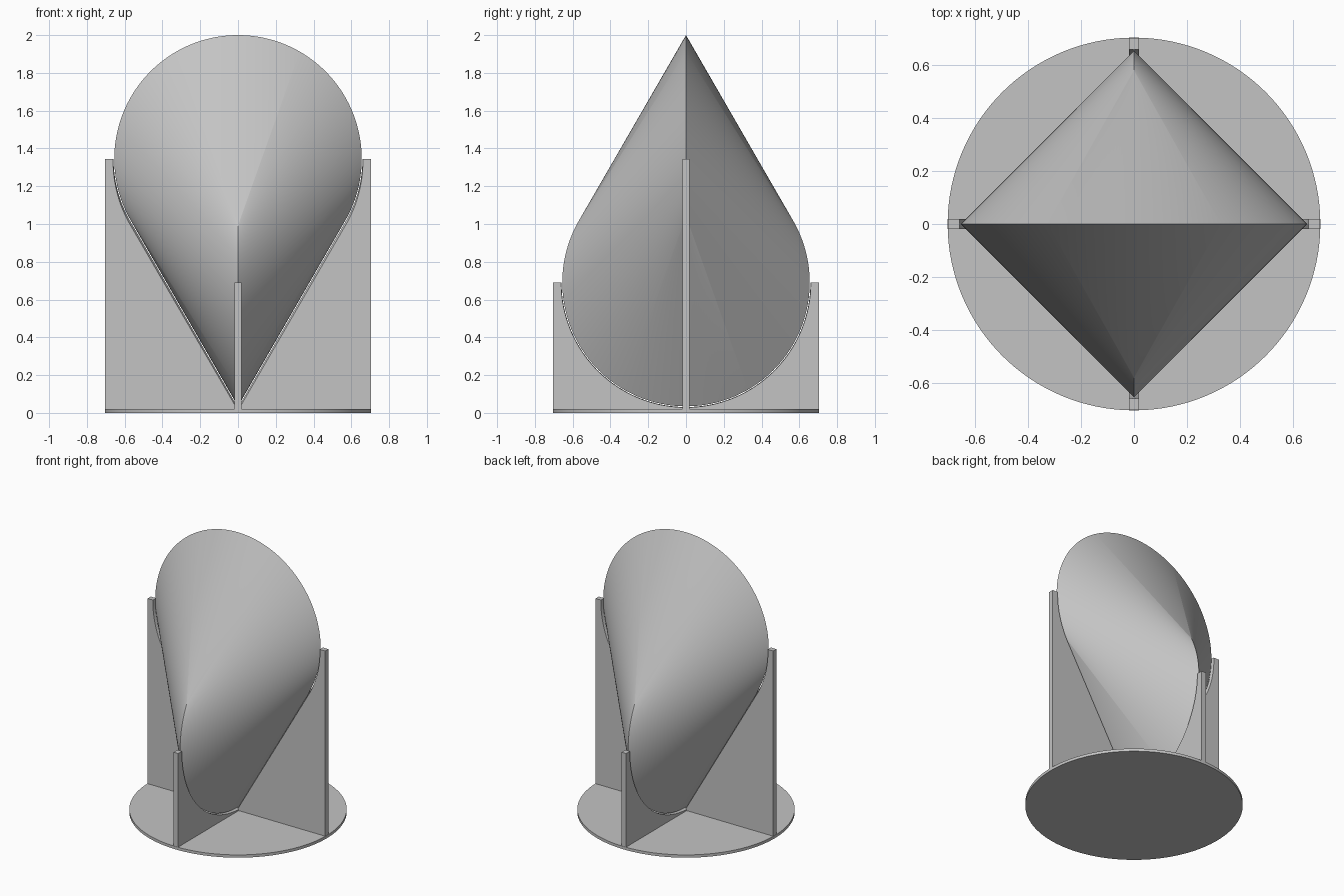
import bpy, bmesh
from math import sin, cos, acos, radians, pi

if "Cube" in bpy.data.objects:
    bpy.data.objects.remove(bpy.data.objects["Cube"], do_unlink=True)

R = 0.655           # radius of both generating circles
Z_LOW = 0.69        # centre of the circle in the YZ plane
Z_HIGH = Z_LOW + R  # centre of the circle in the XZ plane
HALF = 0.018        # half thickness of the plates
RIM = 0.705         # base radius

grey = bpy.data.materials.new("light_grey")
grey.use_nodes = True
colour = (0.55, 0.55, 0.55, 1)
grey.diffuse_color = colour
grey.node_tree.nodes["Principled BSDF"].inputs["Base Color"].default_value = colour


def finish(bm, name, smooth=None):
    bmesh.ops.remove_doubles(bm, verts=bm.verts, dist=0.00005)
    bmesh.ops.recalc_face_normals(bm, faces=bm.faces)
    mesh = bpy.data.meshes.new(name)
    bm.to_mesh(mesh)
    bm.free()
    mesh.materials.append(grey)
    obj = bpy.data.objects.new(name, mesh)
    bpy.context.collection.objects.link(obj)
    if smooth:
        bpy.ops.object.select_all(action='DESELECT')
        obj.select_set(True)
        bpy.context.view_layer.objects.active = obj
        bpy.ops.object.shade_smooth_by_angle(angle=radians(smooth))
    return obj


def partner(t):
    # angle on the other circle joined to angle t by a ruling line
    return acos(max(-1, min(1, -cos(t) / (1 + cos(t)))))


# Ruled body: four mirrored sheets of lines between the two circles
steps = 48
half = [i * pi / 2 / steps for i in range(steps + 1)]
pairs = [(t, partner(t)) for t in half] + [(partner(u), u) for u in reversed(half[:-1])]
bm = bmesh.new()
for sx in (-1, 1):
    for sy in (-1, 1):
        rows = []
        for t, u in pairs:
            high = (sx * R * sin(t), 0, Z_HIGH + R * cos(t))
            low = (0, sy * R * sin(u), Z_LOW - R * cos(u))
            rows.append((bm.verts.new(high), bm.verts.new(low)))
        for (a, b), (c, d) in zip(rows, rows[1:]):
            bm.faces.new((a, b, d, c))
finish(bm, "ruled_body", 30)

# Round base
bm = bmesh.new()
bmesh.ops.create_cone(bm, cap_ends=True, segments=128, radius1=RIM, radius2=RIM, depth=0.02)
bmesh.ops.translate(bm, verts=bm.verts, vec=(0, 0, 0.01))
finish(bm, "round_base", 30)


def cradle_outline(centre, sweep, gap_top, gap_low):
    # outer edge, then the curved seat, then down to the middle of the base
    points = [(0, 0.01), (RIM - 0.002, 0.01), (RIM - 0.002, centre)]
    for i in range(33):
        k = i / 32
        r = R + gap_top + (gap_low - gap_top) * k
        a = -radians(sweep) * k
        points.append((r * cos(a), centre + r * sin(a)))
    if sweep < 90:
        points.append((0.0, max(0.012, 0.035 - 2 * gap_low)))
    return points


def support(name, centre, sweep, axis, side, face_low):
    # plate with a slightly chamfered seat along the body
    bm = bmesh.new()
    rings = []
    for offset, top, low in ((-HALF, 0.006, face_low), (0, 0.004, 0.004), (HALF, 0.006, face_low)):
        ring = []
        for d, z in cradle_outline(centre, sweep, top, low):
            co = (side * d, offset, z) if axis == "x" else (offset, side * d, z)
            ring.append(bm.verts.new(co))
        rings.append(ring)
    for a, b in zip(rings, rings[1:]):
        for i in range(len(a)):
            j = (i + 1) % len(a)
            bm.faces.new((a[i], a[j], b[j], b[i]))
    bm.faces.new(rings[0])
    bm.faces.new(rings[-1])
    finish(bm, name)


for side, left_right, front_back in ((-1, "right", "front"), (1, "left", "back")):
    support(left_right + "_support", Z_HIGH, 30, "x", side, 0.014)
    support(front_back + "_support", Z_LOW, 90, "y", side, 0.006)
